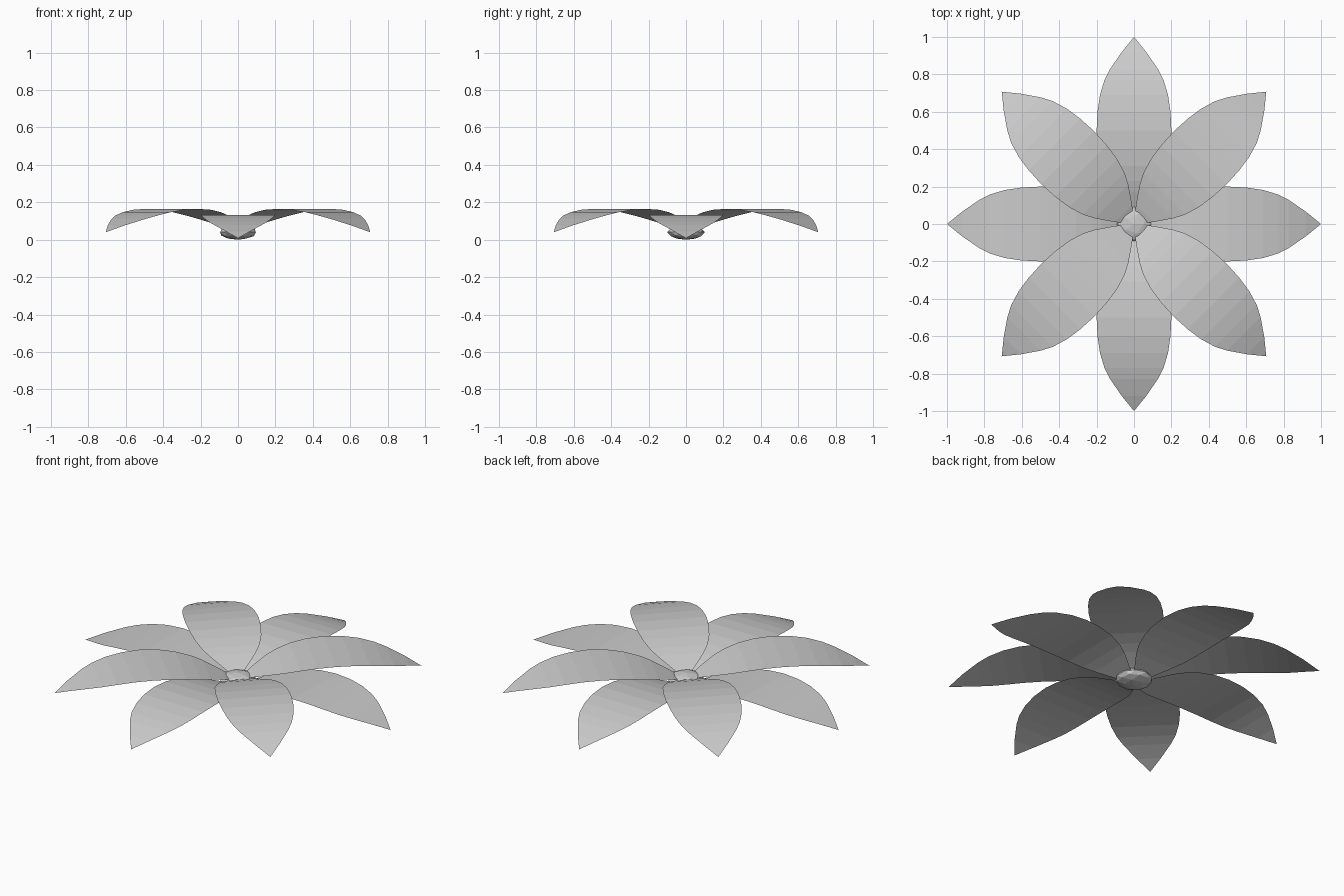
import bpy, bmesh, math
from mathutils import Matrix

if "Cube" in bpy.data.objects:
    bpy.data.objects.remove(bpy.data.objects["Cube"])

# half outline of a petal: (distance from tip or base, half width)
HALF = [(0.0, 0.0), (0.08, 0.065), (0.17, 0.127), (0.23, 0.158),
        (0.31, 0.182), (0.40, 0.195), (0.5, 0.2)]
PROFILE = HALF + [(1 - u, w) for u, w in reversed(HALF[:-1])]


def make_petal(name, angle, lift):
    """Lens-shaped sheet, arched along its length."""
    bm = bmesh.new()
    rows = []
    for u, w in PROFILE:
        z = lift + 0.125 * (1 - (2 * u - 1) ** 2)
        sides = (-w, w) if w else (0,)
        rows.append([bm.verts.new((u, v, z)) for v in sides])
    for a, b in zip(rows, rows[1:]):
        bm.faces.new(a + b[::-1])
    bmesh.ops.recalc_face_normals(bm, faces=bm.faces)
    for f in bm.faces:
        f.normal_update()
        if f.normal.z < 0:
            f.normal_flip()
    bm.transform(Matrix.Rotation(angle, 4, 'Z'))
    mesh = bpy.data.meshes.new(name)
    bm.to_mesh(mesh)
    bm.free()
    bpy.context.collection.objects.link(bpy.data.objects.new(name, mesh))


# lower and upper rings of four petals
for i in range(4):
    make_petal(f"lower_petal_{i + 1}", i * math.pi / 2, 0.008)
    make_petal(f"upper_petal_{i + 1}", (i + 0.5) * math.pi / 2, 0.04)

# faceted flower centre
bpy.ops.mesh.primitive_ico_sphere_add(subdivisions=2, radius=0.1, location=(0, 0, 0.04))
centre = bpy.context.object
centre.name = "flower_centre"
centre.scale = (1, 1, 0.4)
